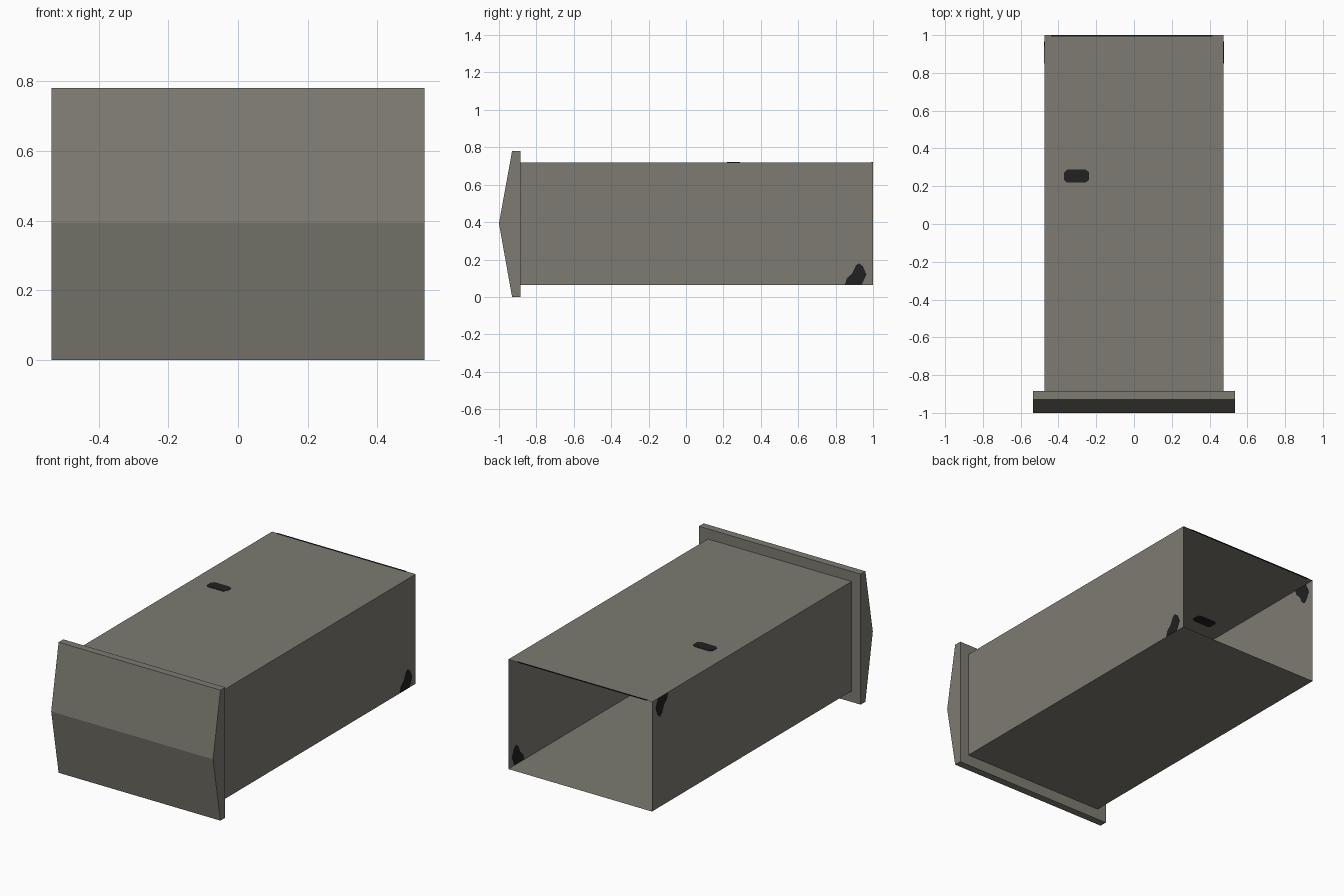
import bpy, bmesh
from mathutils import Vector

if "Cube" in bpy.data.objects:
    bpy.data.objects.remove(bpy.data.objects["Cube"])


def material(name, c):
    m = bpy.data.materials.new(name)
    m.diffuse_color = (*c, 1)
    m.use_nodes = True
    m.node_tree.nodes["Principled BSDF"].inputs["Base Color"].default_value = m.diffuse_color
    return m


grey = material("warm_grey", (0.205, 0.198, 0.165))
black = material("soot_black", (0.015, 0.015, 0.015))


def extrude(name, pts, vec, mat, open_normal=None):
    """Extrude a closed 3D outline along vec; optionally leave one end open."""
    bm = bmesh.new()
    f = bm.faces.new([bm.verts.new(p) for p in pts])
    r = bmesh.ops.extrude_face_region(bm, geom=[f], use_keep_orig=True)
    bmesh.ops.translate(bm, vec=Vector(vec),
                        verts=[v for v in r["geom"] if isinstance(v, bmesh.types.BMVert)])
    bmesh.ops.recalc_face_normals(bm, faces=bm.faces[:])
    if open_normal:
        n = Vector(open_normal)
        bmesh.ops.delete(bm, geom=[f for f in bm.faces if f.normal.dot(n) > 0.9],
                         context='FACES_ONLY')
    me = bpy.data.meshes.new(name)
    bm.to_mesh(me)
    bm.free()
    me.materials.append(mat)
    ob = bpy.data.objects.new(name, me)
    bpy.context.collection.objects.link(ob)
    return ob


W, Z0, Z1, FY = 0.475, 0.065, 0.72, -0.885
T = 0.004  # marking plate thickness, visible from both sides of the thin wall

# Thin-walled drawer box, open at the back
extrude("drawer_body", [(-W, FY, Z0), (W, FY, Z0), (W, FY, Z1), (-W, FY, Z1)],
        (0, 1 - FY, 0), grey, (0, 1, 0))

# Front panel with a shallow horizontal ridge
profile = [(FY, 0), (FY, 0.78), (-0.93, 0.78), (-1, 0.393), (-0.93, 0)]
extrude("front_panel", [(-0.535, y, z) for y, z in profile], (1.07, 0, 0), grey)

# Rounded slot mark on the top
slot = [(-0.37, 0.235), (-0.355, 0.22), (-0.255, 0.22), (-0.237, 0.235),
        (-0.237, 0.273), (-0.255, 0.288), (-0.355, 0.288), (-0.37, 0.273)]
extrude("top_slot", [(x, y, Z1 - T / 2) for x, y in slot], (0, 0, T), black)

# Side marks: low on the right wall, high on the left wall
mark = [(0.85, 0.067), (0.94, 0.067), (0.965, 0.12), (0.945, 0.165),
        (0.925, 0.18), (0.908, 0.168), (0.888, 0.125), (0.86, 0.10)]
extrude("right_mark", [(W - T / 2, y, z) for y, z in mark], (T, 0, 0), black)
extrude("left_mark", [(-W - T / 2, y, Z0 + Z1 - z) for y, z in mark], (T, 0, 0), black)

# Dark line along the rear top edge
extrude("rear_edge_line", [(-0.44, 0.993, Z1 - T / 2), (0.415, 0.993, Z1 - T / 2),
                           (0.415, 1, Z1 - T / 2), (-0.44, 1, Z1 - T / 2)], (0, 0, T), black)
